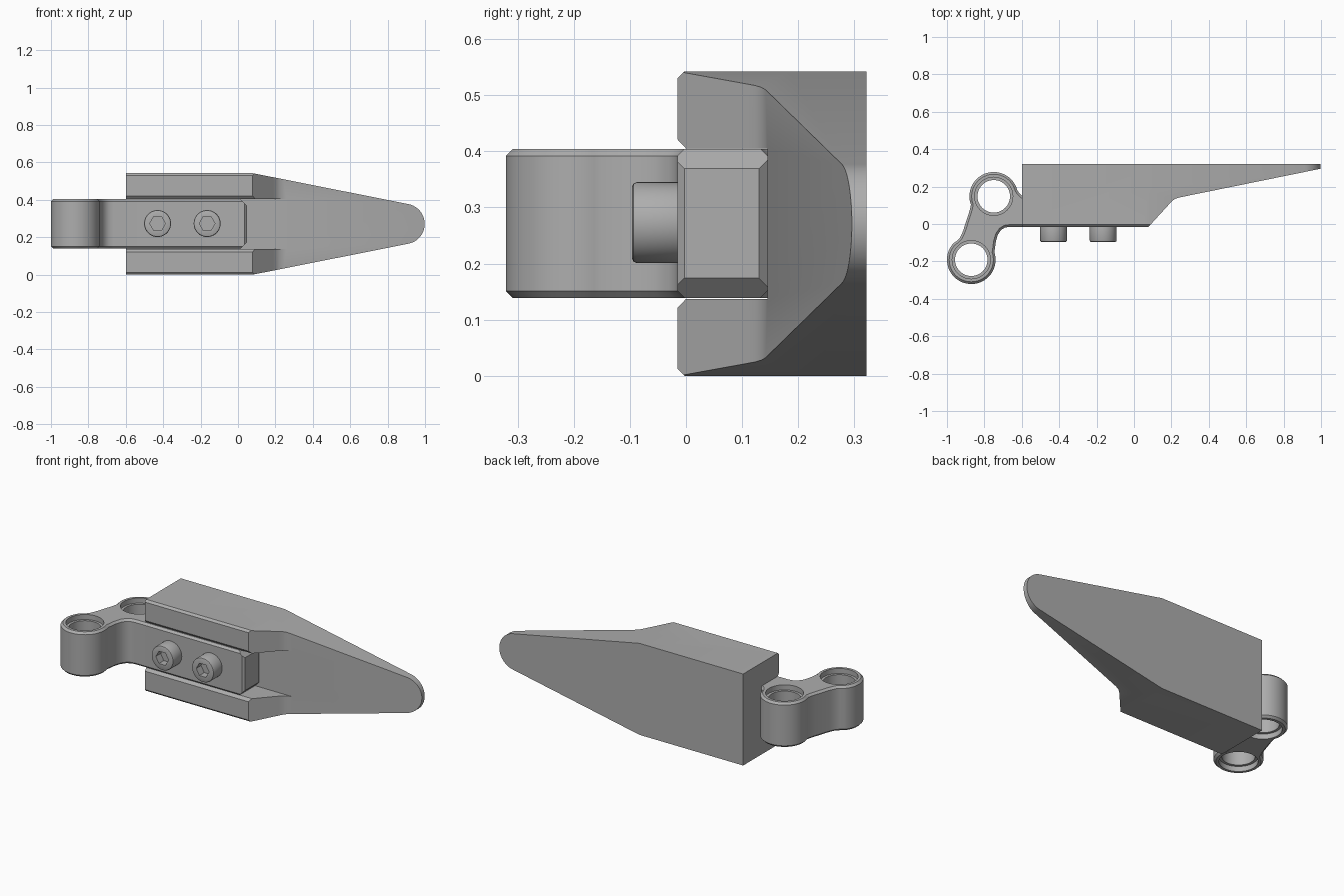
import bpy
import bmesh
from math import cos, sin, radians, sqrt
from mathutils import Matrix

cube = bpy.data.objects.get("Cube")
if cube:
    bpy.data.objects.remove(cube, do_unlink=True)

MID = 0.271               # height of the symmetry plane
Z_LOW, Z_HIGH = 0.139, 0.404
FRONT, BACK, FLOOR = -0.015, 0.322, 0.145

steel = bpy.data.materials.new("grey steel")
steel.use_nodes = True
steel.diffuse_color = (0.42, 0.42, 0.42, 1)
steel.node_tree.nodes["Principled BSDF"].inputs["Base Color"].default_value = steel.diffuse_color


def arc(cx, cy, r, start, end, n):
    angles = [radians(start + (end - start) * i / n) for i in range(n + 1)]
    return [(cx + r * cos(a), cy + r * sin(a)) for a in angles]


def make_object(name, bm):
    bmesh.ops.recalc_face_normals(bm, faces=bm.faces)
    mesh = bpy.data.meshes.new(name)
    bm.to_mesh(mesh)
    bm.free()
    mesh.materials.append(steel)
    obj = bpy.data.objects.new(name, mesh)
    bpy.context.collection.objects.link(obj)
    return obj


def prism(name, outline, axis, low, high):
    """Extrude a flat outline along one axis."""
    place = {"x": lambda a, b, h: (h, a, b),
             "y": lambda a, b, h: (a, h, b),
             "z": lambda a, b, h: (a, b, h)}[axis]
    bm = bmesh.new()
    rings = [[bm.verts.new(place(a, b, h)) for a, b in outline] for h in (low, high)]
    n = len(outline)
    for ring in rings:
        bm.faces.new(ring)
    for i in range(n):
        j = (i + 1) % n
        bm.faces.new((rings[0][i], rings[0][j], rings[1][j], rings[1][i]))
    return make_object(name, bm)


def apply_modifier(obj, kind, **settings):
    mod = obj.modifiers.new(kind.lower(), kind)
    for key, value in settings.items():
        setattr(mod, key, value)
    bpy.context.view_layer.objects.active = obj
    bpy.ops.object.modifier_apply(modifier=mod.name)


def combine(obj, other, operation):
    apply_modifier(obj, "BOOLEAN", object=other, operation=operation, solver="EXACT")
    bpy.data.objects.remove(other, do_unlink=True)


def smooth(obj):
    bpy.ops.object.select_all(action="DESELECT")
    obj.select_set(True)
    bpy.context.view_layer.objects.active = obj
    bpy.ops.object.shade_smooth_by_angle(angle=radians(30))


# Blade: plan, front outline and slotted section intersected
plan = [(-0.6, FRONT), (0.078, FRONT), (0.19, 0.108), (0.205, 0.124), (0.222, 0.135),
        (0.243, 0.142), (1.0, 0.296), (1.0, BACK), (-0.6, BACK)]
blade = prism("blade", plan, "z", -0.1, 0.7)

outline = [(-0.7, 0), (0.08, 0)] + arc(0.89, MID, 0.108, -79, 79, 24) + [(0.08, 2 * MID), (-0.7, 2 * MID)]
combine(blade, prism("outline", outline, "y", -0.2, 0.5), "INTERSECT")

lower = [(BACK + 0.1, 0), (-0.003, 0), (FRONT, 0.012), (FRONT, 0.121), (0.0, 0.137), (FLOOR, 0.137)]
section = lower + [(y, 2 * MID - z) for y, z in reversed(lower)]
combine(blade, prism("section", section, "x", -0.8, 1.2), "INTERSECT")
smooth(blade)

# Mounting arm: flat bar running into two joined eyelets
eyelets = [(-0.75, 0.148), (-0.87, -0.191)]
arm_outline = (
    arc(*eyelets[1], 0.13, 138, 378, 40)
    + [(-0.738, -0.09), (-0.727, -0.055), (-0.71, -0.031), (-0.69, -0.019), (-0.665, FRONT),
       (0.048, FRONT), (0.048, 0.13), (0.033, FLOOR), (-0.58, FLOOR), (-0.6, 0.152), (-0.614, 0.166)]
    + arc(*eyelets[0], 0.13, 15, 200, 32)
    + [(-0.876, 0.083), (-0.885, 0.052), (-0.915, -0.04), (-0.93, -0.073), (-0.947, -0.09)])
arm = prism("mounting_arm", arm_outline, "z", Z_LOW, Z_HIGH)
apply_modifier(arm, "BEVEL", width=0.012, segments=1, limit_method="ANGLE", angle_limit=radians(60))

# Clipped corners at the bar end
for z, side in ((Z_LOW, -1), (Z_HIGH, 1)):
    clip = [(0.013, z), (0.013, z + side * 0.1), (0.148, z + side * 0.1), (0.148, z - side * 0.135)]
    combine(arm, prism("clip", clip, "y", -0.2, 0.3), "DIFFERENCE")

# Stepped holes through both eyelets
for x, y in eyelets:
    combine(arm, prism("bore", arc(x, y, 0.087, 0, 352.5, 47), "z", 0, 0.6), "DIFFERENCE")
    for low, high in ((0, Z_LOW + 0.03), (Z_HIGH - 0.03, 0.6)):
        recess = prism("recess", arc(x, y, 0.102, 0, 352.5, 47), "z", low, high)
        combine(arm, recess, "DIFFERENCE")
smooth(arm)

# Socket-head screws
for side, x in (("right", -0.43), ("left", -0.165)):
    screw = prism("screw_" + side, arc(x, MID + 0.002, 0.072, 0, 352.5, 47), "y", -0.096, 0.02)
    apply_modifier(screw, "BEVEL", width=0.008, segments=2, limit_method="ANGLE", angle_limit=radians(60))
    socket = prism("socket", arc(x, MID + 0.002, 0.042, 0, 300, 5), "y", -0.2, -0.05)
    combine(screw, socket, "DIFFERENCE")
    smooth(screw)
